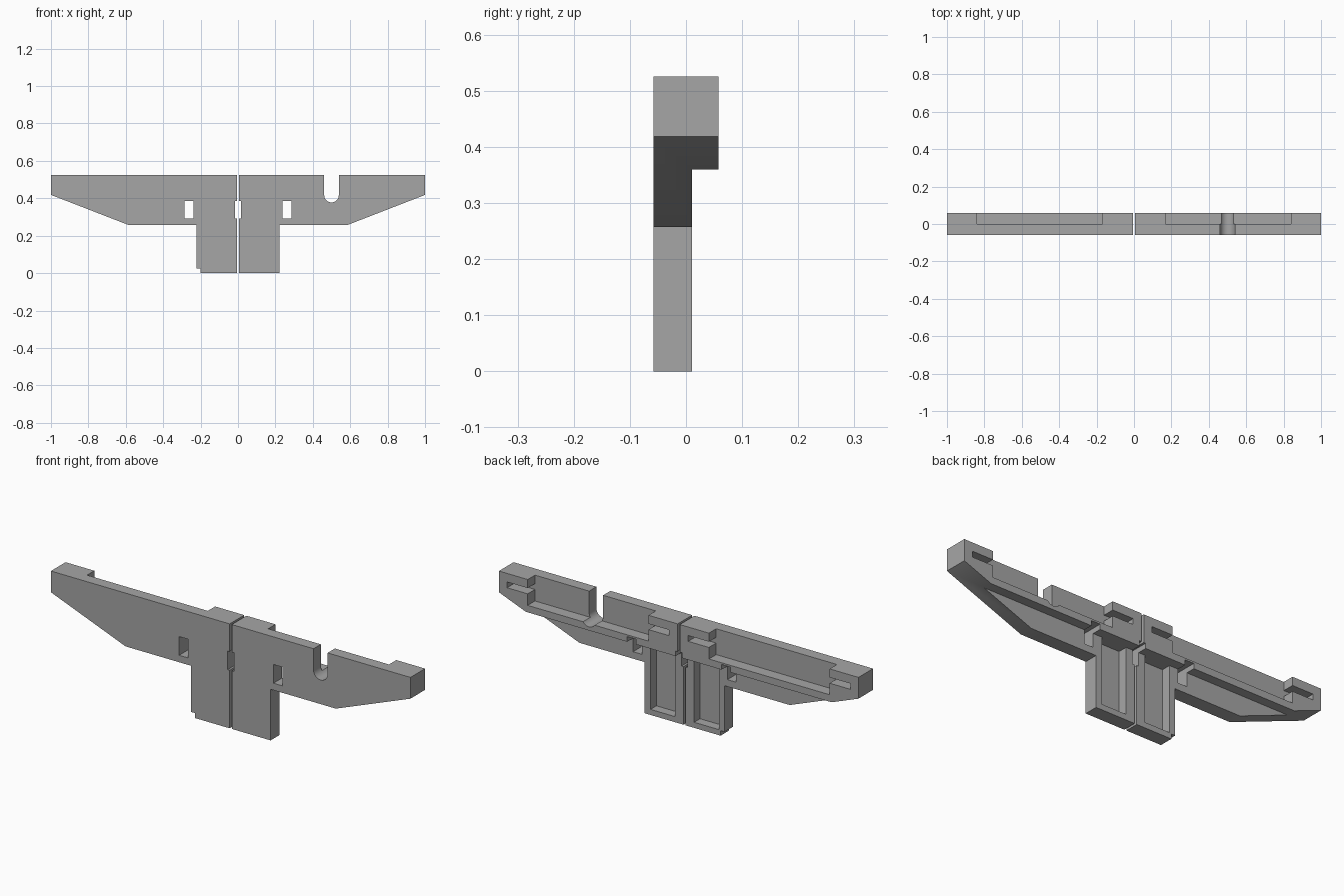
import bpy, bmesh, math

cube = bpy.data.objects.get("Cube")
if cube:
    bpy.data.objects.remove(cube, do_unlink=True)

# One plain material
grey = bpy.data.materials.new("plain grey")
grey.use_nodes = True
colour = (0.38, 0.38, 0.38, 1)
grey.diffuse_color = colour
grey.node_tree.nodes["Principled BSDF"].inputs["Base Color"].default_value = colour

FRONT, BACK, STEM_BACK = -0.058, 0.058, 0.011
TOP, BAR_BOTTOM, WING_BOTTOM = 0.525, 0.36, 0.257


def prism(name, outline, y0, y1):
    """Extrude an x-z outline from y0 to y1."""
    bm = bmesh.new()
    face = bm.faces.new([bm.verts.new((x, y0, z)) for x, z in outline])
    ext = bmesh.ops.extrude_face_region(bm, geom=[face])
    moved = [v for v in ext["geom"] if isinstance(v, bmesh.types.BMVert)]
    bmesh.ops.translate(bm, verts=moved, vec=(0, y1 - y0, 0))
    bmesh.ops.recalc_face_normals(bm, faces=bm.faces)
    mesh = bpy.data.meshes.new(name)
    bm.to_mesh(mesh)
    bm.free()
    mesh.materials.append(grey)
    obj = bpy.data.objects.new(name, mesh)
    bpy.context.collection.objects.link(obj)
    return obj


def cut(target, outline, y0=-0.2, y1=0.2):
    """Subtract a prism from the target and discard the cutter."""
    cutter = prism("cutter", outline, y0, y1)
    cutter.hide_render = True
    mod = target.modifiers.new("cut", "BOOLEAN")
    mod.operation, mod.solver, mod.object = "DIFFERENCE", "EXACT", cutter
    bpy.context.view_layer.objects.active = target
    bpy.ops.object.modifier_apply(modifier=mod.name)
    bpy.data.objects.remove(cutter, do_unlink=True)


def rect(side, x0, x1, z0, z1):
    return [(side * x0, z0), (side * x1, z0), (side * x1, z1), (side * x0, z1)]


def half(name, side):
    # Wing and stem silhouette
    outline = [(0.006, 0), (0.222, 0), (0.222, WING_BOTTOM), (0.585, WING_BOTTOM),
               (1, 0.418), (1, TOP), (0.006, TOP)]
    obj = prism(name, [(side * x, z) for x, z in outline], FRONT, BACK)
    # Step the wing and stem back below the thick bar
    cut(obj, rect(side, -0.1, 1.1, -0.1, BAR_BOTTOM), STEM_BACK)
    # Open tray in the back of the bar and the slot at both its ends
    cut(obj, rect(side, 0.168, 0.84, 0.395, 0.6), 0)
    cut(obj, rect(side, 0.053, 0.955, 0.453, 0.482), 0)
    # Stem pocket
    cut(obj, rect(side, 0.053, 0.19, 0.028, BAR_BOTTOM), -0.036)
    # Windows through the wing and at the centre gap
    cut(obj, rect(side, 0.238, 0.287, 0.292, 0.386))
    cut(obj, rect(side, -0.1, 0.017, 0.292, 0.386))
    return obj


left = half("left_wing", 1)
right = half("right_wing", -1)

# Round-bottomed notch in the left wing
r, cx, cz = 0.039, 0.5, 0.417
arc = [(cx + r * math.cos(a), cz + r * math.sin(a))
       for a in (math.pi * (1 + i / 16) for i in range(17))]
cut(left, arc + [(cx + r, 0.7), (cx - r, 0.7)])

# Small corner step at the foot of the right stem
cut(right, rect(-1, 0.2, 0.3, -0.1, 0.025))

for obj in (left, right):
    bpy.ops.object.select_all(action="DESELECT")
    obj.select_set(True)
    bpy.context.view_layer.objects.active = obj
    bpy.ops.object.shade_smooth_by_angle(angle=math.radians(30))
